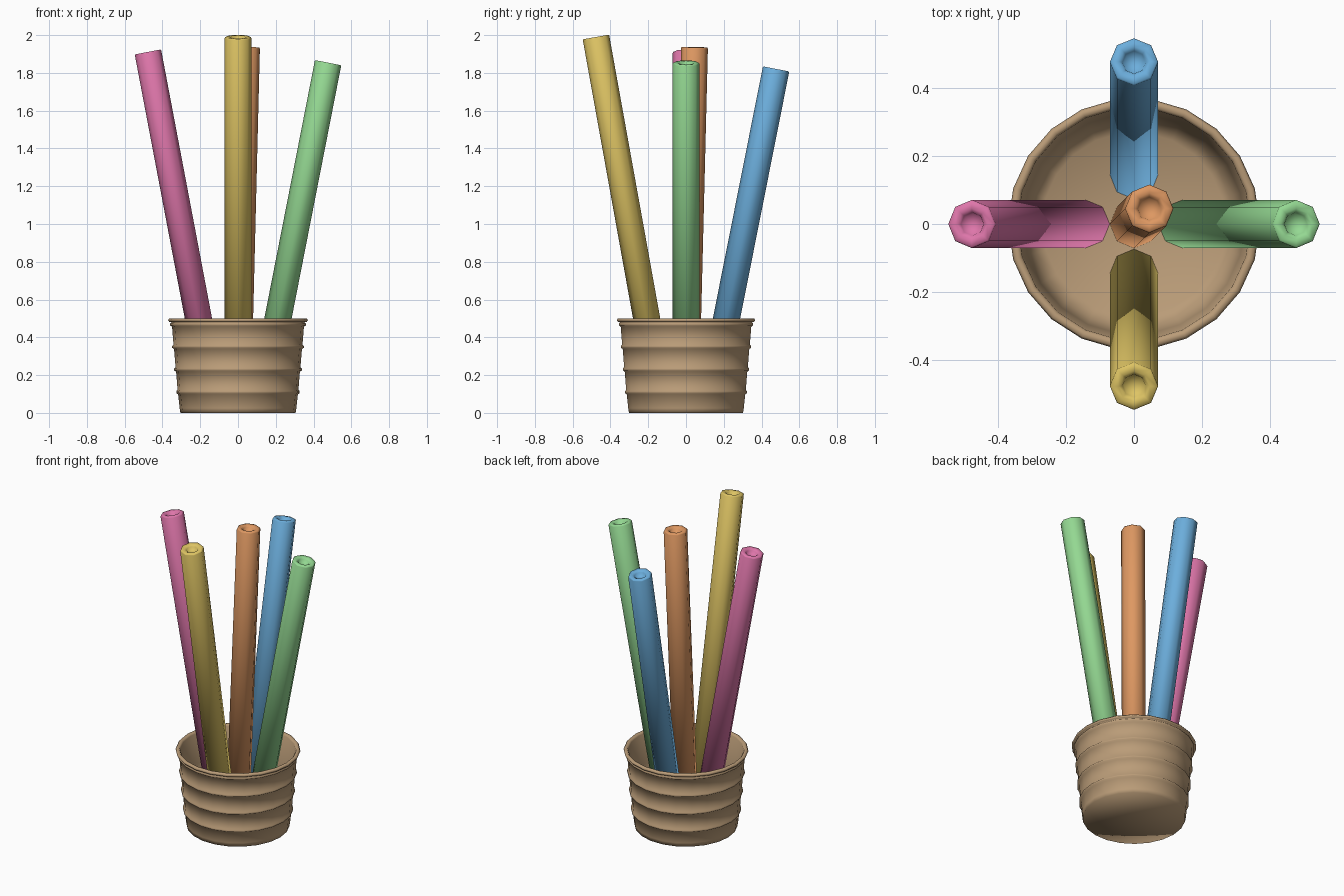
import bpy, bmesh, math
from mathutils import Vector

if "Cube" in bpy.data.objects:
    bpy.data.objects.remove(bpy.data.objects["Cube"])


def material(name, rgb):
    lin = [((c / 255 + 0.055) / 1.055) ** 2.4 for c in rgb]
    m = bpy.data.materials.new(name)
    m.diffuse_color = (*lin, 1)
    m.use_nodes = True
    m.node_tree.nodes["Principled BSDF"].inputs["Base Color"].default_value = m.diffuse_color
    return m


def lathe(name, profile, sides, mat, base=(0, 0, 0), axis=(0, 0, 1), side_dir=(1, 0, 0)):
    """Spin (radius, height) points around an axis; radius 0 closes an end."""
    z = Vector(axis).normalized()
    y = z.cross(Vector(side_dir)).normalized()
    x = y.cross(z)
    bm = bmesh.new()
    rings = []
    for r, h in profile:
        centre = Vector(base) + z * h
        if r == 0:
            rings.append([bm.verts.new(centre)])
        else:
            rings.append([bm.verts.new(centre + (x * math.cos(a) + y * math.sin(a)) * r)
                          for a in (2 * math.pi * i / sides for i in range(sides))])
    for a, b in zip(rings, rings[1:]):
        for i in range(sides):
            j = (i + 1) % sides
            quad = [a[i % len(a)], a[j % len(a)], b[j % len(b)], b[i % len(b)]]
            bm.faces.new(list(dict.fromkeys(quad)))
    bmesh.ops.recalc_face_normals(bm, faces=bm.faces)
    for f in bm.faces:
        f.smooth = True
    mesh = bpy.data.meshes.new(name)
    bm.to_mesh(mesh)
    bm.free()
    mesh.materials.append(mat)
    obj = bpy.data.objects.new(name, mesh)
    bpy.context.collection.objects.link(obj)
    return obj


# Basket: tapered wall with four raised bands, rolled rim and hollow inside
profile = [(0, 0), (0.305, 0), (0.309, 0.025)]
for z in (0.11, 0.23, 0.35, 0.468):
    r = 0.306 + 0.09 * z
    profile += [(r + 0.001, z - 0.012), (r + 0.011, z - 0.005),
                (r + 0.011, z + 0.005), (r + 0.004, z + 0.012)]
profile += [(0.364, 0.482), (0.37, 0.491), (0.364, 0.5), (0.349, 0.5),
            (0.342, 0.49), (0.325, 0.3), (0.305, 0.18), (0.27, 0.155), (0, 0.15)]
lathe("basket", profile, 22, material("tan", (186, 156, 120)))

# Sticks: name, colour, bottom centre, top centre
sticks = [
    ("pink", (222, 118, 170), (-0.147, 0, 0.17), (-0.477, 0, 1.911)),
    ("green", (148, 216, 146), (0.147, 0, 0.17), (0.477, 0, 1.854)),
    ("yellow", (222, 196, 100), (0, -0.149, 0.17), (0, -0.477, 1.99)),
    ("blue", (108, 174, 220), (0, 0.149, 0.17), (0, 0.477, 1.821)),
    ("orange", (222, 152, 98), (0, 0, 0.14), (0.045, 0.045, 1.936)),
]
for name, rgb, bottom, top in sticks:
    d = Vector(top) - Vector(bottom)
    n = d.length
    # Round rod with a dimpled end
    rod = [(0, -0.03), (0.071, -0.03), (0.071, n - 0.006), (0.067, n), (0.046, n),
           (0.034, n - 0.01), (0.03, n - 0.025), (0, n - 0.025)]
    lathe(name + "_stick", rod, 8, material(name, rgb), bottom, d, (d.x, d.y, 0))
